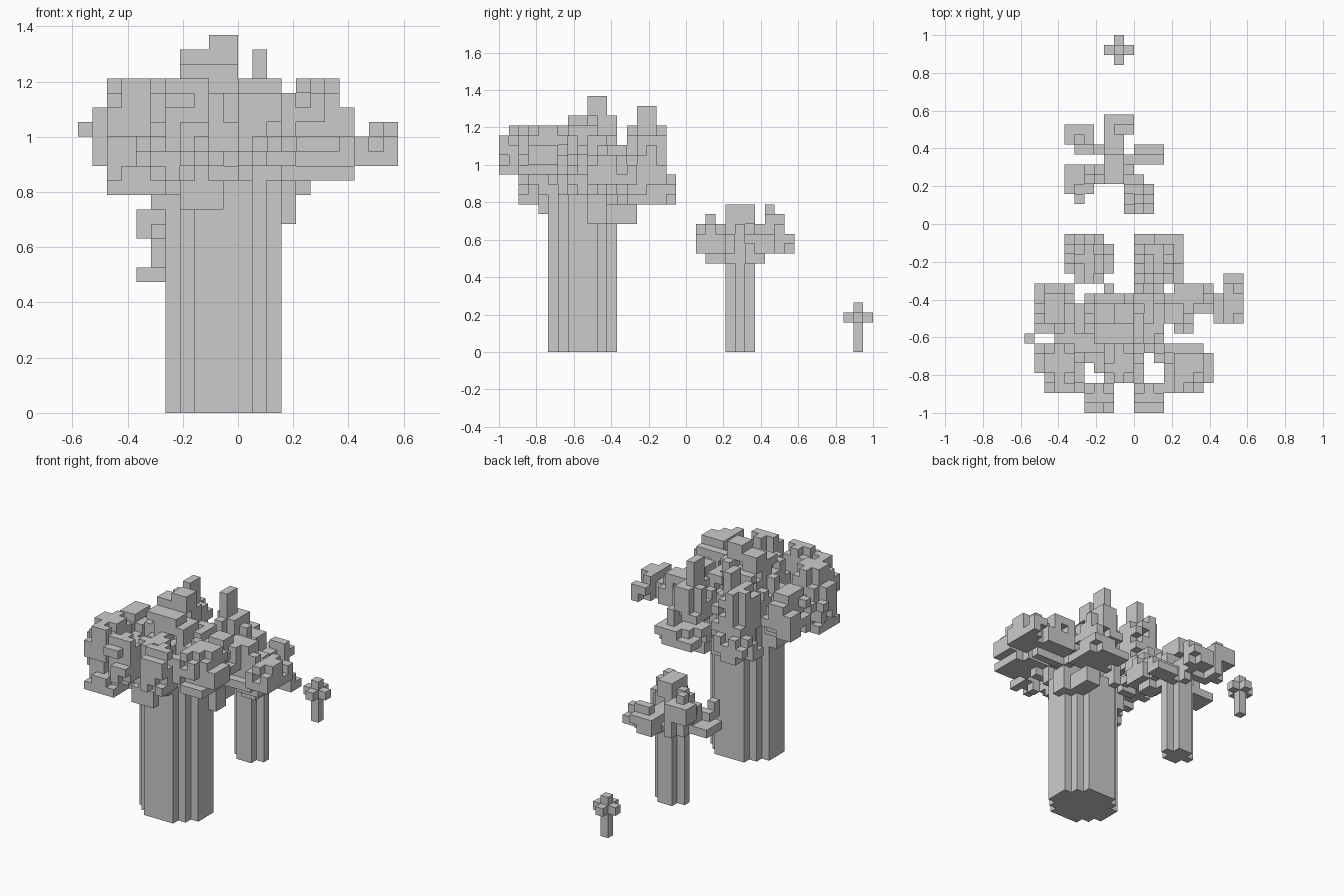
import bpy
import random
from mathutils import Vector

UNIT = 2 / 38          # edge of one block
rng = random.Random(7)

cube = bpy.data.objects.get("Cube")
if cube:
    bpy.data.objects.remove(cube, do_unlink=True)

grey = bpy.data.materials.new("plain grey")
grey.use_nodes = True
colour = (0.6, 0.6, 0.6, 1)
grey.diffuse_color = colour
grey.node_tree.nodes["Principled BSDF"].inputs["Base Color"].default_value = colour

# The six directions, each with two tangents so that the face points outward
AXES = [Vector((1, 0, 0)), Vector((0, 1, 0)), Vector((0, 0, 1))]
SIDES = []
for i in range(3):
    n, a, b = AXES[i], AXES[(i + 1) % 3], AXES[(i + 2) % 3]
    SIDES += [(n, a, b), (-n, b, a)]


def block(x0, x1, y0, y1, z0, z1):
    """All the cells of a solid box."""
    return {(x, y, z) for x in range(x0, x1) for y in range(y0, y1)
            for z in range(z0, z1)}


def leaves(x0, x1, y0, y1, z0, z1):
    """A flat-bottomed box of cells with ragged upper edges and corners."""
    cells = set()
    for x, y, z in sorted(block(x0, x1, y0, y1, z0, z1)):
        rim = (x in (x0, x1 - 1)) + (y in (y0, y1 - 1)) + (z == z1 - 1)
        chance = (0, 0.12, 0.4, 0.9)[rim]
        if rng.random() >= chance:
            cells.add((x, y, z))
    return cells


def limb(start, end):
    """A stepped line of cells from the trunk to a leaf cluster."""
    start, end = Vector(start), Vector(end)
    steps = int((end - start).length * 2) + 1
    points = [start.lerp(end, i / steps) for i in range(steps + 1)]
    return {tuple(int(c // 1) for c in p) for p in points}


def build(name, cells):
    """Make one mesh from the outer faces of a set of cells."""
    verts, faces, index = [], [], {}
    for cell in sorted(cells):
        centre = Vector(cell) + Vector((0.5, 0.5, 0.5))
        for n, a, b in SIDES:
            if tuple(int(c) for c in Vector(cell) + n) in cells:
                continue
            face = []
            for s, t in ((-1, -1), (1, -1), (1, 1), (-1, 1)):
                corner = centre + (n + a * s + b * t) / 2
                key = tuple(round(c) for c in corner)
                if key not in index:
                    index[key] = len(verts)
                    verts.append(corner * UNIT)
                face.append(index[key])
            faces.append(face)
    mesh = bpy.data.meshes.new(name)
    mesh.from_pydata(verts, [], faces)
    mesh.materials.append(grey)
    obj = bpy.data.objects.new(name, mesh)
    bpy.context.collection.objects.link(obj)
    return obj


def canopy(name, trunk, clusters, solids, fork):
    """Join leaf clusters, plain blocks and limbs around a trunk."""
    cells = set()
    for box in clusters.values():
        cells |= leaves(*box)
        x0, x1, y0, y1, z0, z1 = box
        cells |= limb(fork, ((x0 + x1) / 2, (y0 + y1) / 2, z0 + 0.5))
    for box in solids.values():
        cells |= block(*box)
    build(name, cells - trunk)


# Large tree: rounded trunk from overlapping slabs
large_trunk = set()
for x0, x1, y0, y1 in ((-3, 1, -14, -7), (-4, 2, -13, -8),
                       (-5, 3, -12, -9)):
    large_trunk |= block(x0, x1, y0, y1, 0, 16)
build("large_trunk", large_trunk)

large_clusters = {
    "left middle": (-10, -6, -11, -6, 17, 21),
    "left front": (-10, -6, -16, -12, 17, 21),
    "left front top": (-9, -6, -17, -12, 19, 23),
    "left front low": (-9, -5, -17, -13, 15, 17),
    "front left": (-5, -2, -19, -16, 18, 23),
    "front right": (0, 3, -19, -16, 18, 23),
    "right front": (3, 7, -17, -12, 18, 23),
    "right middle": (3, 8, -8, -6, 17, 21),
    "right inner": (3, 6, -11, -7, 18, 22),
    "far right": (9, 11, -10, -5, 17, 20),
    "back right low": (0, 5, -6, -1, 15, 17),
    "back right edge": (2, 5, -5, -1, 16, 18),
    "back right": (0, 4, -6, -2, 18, 22),
    "back left": (-6, -2, -6, -2, 18, 23),
    "back left low": (-7, -2, -5, -1, 15, 18),
    "centre front": (-3, 0, -16, -12, 18, 22),
    "centre": (-5, 3, -12, -7, 18, 22),
    "crown": (-4, 1, -12, -7, 22, 24),
}
large_solids = {
    "left tip": (-11, -10, -12, -11, 19, 20),
    "left link": (-8, -3, -13, -11, 18, 20),
    "left middle top": (-9, -7, -10, -7, 21, 22),
    "left front crest": (-9, -7, -15, -13, 21, 23),
    "right tip": (7, 8, -16, -13, 19, 21),
    "right crest": (5, 7, -15, -13, 21, 23),
    "far right link": (8, 9, -10, -7, 17, 19),
    "front right link": (2, 4, -14, -13, 17, 19),
    "back left spire": (-4, -3, -5, -3, 23, 25),
    "back right spire": (1, 2, -5, -3, 22, 25),
    "crown step": (-4, -2, -10, -8, 24, 25),
    "crown spire": (-2, 0, -10, -8, 24, 26),
    "core": (-4, 1, -12, -8, 16, 18),
    "fork right": (2, 4, -10, -8, 13, 16),
    "fork left": (-6, -4, -12, -9, 14, 17),
    "fork back": (1, 3, -8, -5, 13, 15),
    "fork front": (-4, -1, -15, -13, 14, 16),
}
canopy("large_canopy", large_trunk, large_clusters, large_solids,
       (-1, -10, 15))

# Medium tree: trunk with a cross-shaped plan
medium_trunk = block(-4, 0, 5, 6, 0, 10) | block(-3, -1, 4, 7, 0, 10)
build("medium_trunk", medium_trunk)

medium_clusters = {
    "back left": (-6, -4, 7, 10, 10, 14),
    "back": (-3, 0, 8, 11, 10, 13),
    "front left": (-6, -4, 3, 6, 9, 12),
    "front right": (-1, 2, 1, 4, 10, 13),
    "right": (0, 3, 6, 8, 9, 12),
    "centre": (-4, 0, 4, 7, 10, 14),
}
medium_solids = {
    "crown": (-3, -1, 4, 7, 13, 15),
    "back left edge": (-7, -4, 8, 10, 12, 14),
    "front left edge": (-7, -4, 3, 6, 9, 10),
    "back spire": (-6, -5, 8, 9, 13, 15),
    "back link": (-3, -1, 7, 8, 10, 12),
    "back edge": (-3, -1, 9, 11, 10, 12),
    "front spire": (0, 1, 2, 3, 12, 14),
    "front base": (-1, 1, 2, 4, 9, 11),
    "front link": (0, 1, 4, 5, 10, 12),
    "left tip": (-6, -5, 2, 3, 10, 12),
}
canopy("medium_canopy", medium_trunk, medium_clusters, medium_solids,
       (-1.5, 5.5, 9.5))

# Small tree: a post with a cross of leaves
small_trunk = block(-2, -1, 17, 18, 0, 5)
build("small_trunk", small_trunk)
cross = block(-3, 0, 17, 18, 3, 4) | block(-2, -1, 16, 19, 3, 4)
build("small_canopy", cross - small_trunk)
